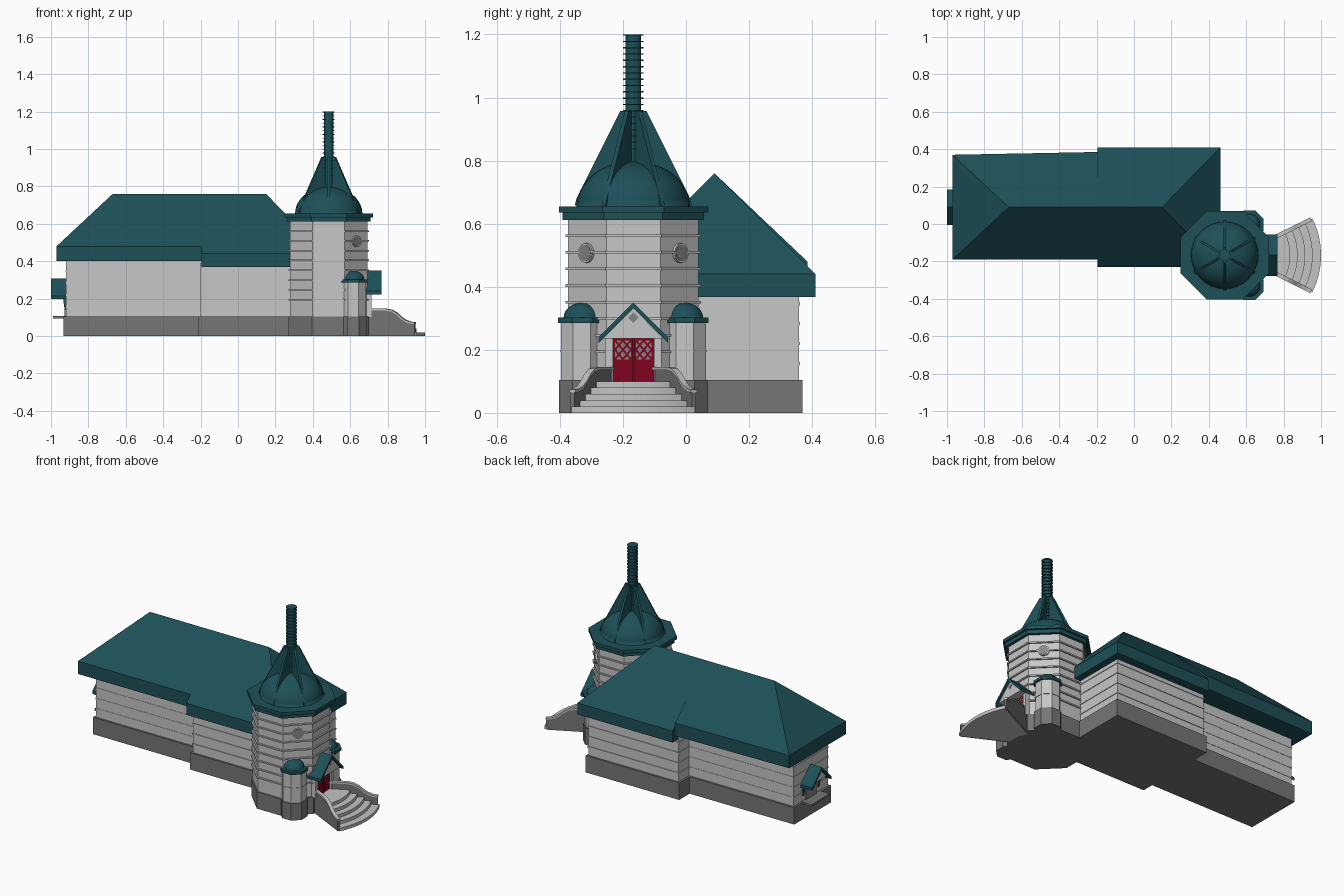
import bpy, bmesh, math
from mathutils import Vector, Matrix

if "Cube" in bpy.data.objects:
    bpy.data.objects.remove(bpy.data.objects["Cube"])


def material(name, r, g, b):
    m = bpy.data.materials.new(name)
    m.diffuse_color = (r, g, b, 1)
    m.use_nodes = True
    m.node_tree.nodes["Principled BSDF"].inputs["Base Color"].default_value = m.diffuse_color
    return m


TEAL = material("teal roof", 0.0125, 0.081, 0.099)
WALL = material("pale siding", 0.57, 0.57, 0.57)
BASE = material("dark stone", 0.18, 0.18, 0.18)
STEP = material("step stone", 0.55, 0.55, 0.55)
PANE = material("window grey", 0.24, 0.24, 0.24)
RED = material("red door", 0.22, 0.001, 0.013)

CX, CY = 0.485, -0.167   # tower centre


def finish(name, bm, mat, smooth=False):
    bmesh.ops.recalc_face_normals(bm, faces=bm.faces)
    me = bpy.data.meshes.new(name)
    bm.to_mesh(me)
    bm.free()
    me.materials.append(mat)
    for p in me.polygons:
        p.use_smooth = smooth
    ob = bpy.data.objects.new(name, me)
    bpy.context.collection.objects.link(ob)
    return ob


def extrude(name, pts, vec, mat):
    """Closed prism: a planar outline swept along a vector."""
    bm = bmesh.new()
    a = [bm.verts.new(p) for p in pts]
    b = [bm.verts.new(Vector(p) + Vector(vec)) for p in pts]
    bm.faces.new(a)
    bm.faces.new(b[::-1])
    for i in range(len(a)):
        bm.faces.new((a[i - 1], a[i], b[i], b[i - 1]))
    return finish(name, bm, mat)


def box(name, x0, x1, y0, y1, z0, z1, mat):
    return extrude(name, [(x0, y0, z0), (x1, y0, z0), (x1, y1, z0), (x0, y1, z0)], (0, 0, z1 - z0), mat)


def octagon(name, x, y, apothem, z0, z1, mat):
    r = apothem / math.cos(math.pi / 8)
    pts = [(x + r * math.cos((k + .5) * math.pi / 4), y + r * math.sin((k + .5) * math.pi / 4), z0) for k in range(8)]
    return extrude(name, pts, (0, 0, z1 - z0), mat)


def hull(name, pts, mat):
    bm = bmesh.new()
    for p in pts:
        bm.verts.new(p)
    bmesh.ops.convex_hull(bm, input=bm.verts)
    bmesh.ops.dissolve_limit(bm, angle_limit=0.01, verts=bm.verts, edges=bm.edges)
    return finish(name, bm, mat)


def dome(name, x, y, z, r, h, mat):
    bm = bmesh.new()
    bmesh.ops.create_uvsphere(bm, u_segments=32, v_segments=20, radius=1)
    bmesh.ops.bisect_plane(bm, geom=bm.verts[:] + bm.edges[:] + bm.faces[:], plane_co=(0, 0, 0),
                           plane_no=(0, 0, -1), clear_outer=True)
    bm.transform(Matrix.Translation((x, y, z)) @ Matrix.Diagonal((r, r, h, 1)))
    return finish(name, bm, mat, True)


def cylinder(name, mtx, r, depth, n, mat):
    bm = bmesh.new()
    bmesh.ops.create_cone(bm, cap_ends=True, segments=n, radius1=r, radius2=r, depth=depth, matrix=mtx)
    return finish(name, bm, mat)


def gable(name, x0, x1, cy, half, eave, apex, t):
    """Two sloping roof slabs meeting at a ridge along x."""
    for s, side in ((-1, "left"), (1, "right")):
        pts = [(x0, cy, apex), (x0, cy + s * half, eave), (x0, cy + s * half, eave - t), (x0, cy, apex - t)]
        extrude(f"{name}_{side}", pts, (x1 - x0, 0, 0), TEAL)


# Hall: two blocks with stone base and siding strips; the rear one is narrower
for name, x0, x1, y0, y1, top, out in (("rear_hall", -0.92, -0.15, -0.085, 0.255, 0.42, 0.002),
                                       ("front_hall", -0.20, 0.42, -0.158, 0.358, 0.39, 0.004)):
    box(name + "_wall", x0, x1, y0, y1, 0.1, top, WALL)
    box(name + "_base", x0 - 0.012, x1 + 0.012, y0 - 0.012, y1 + 0.012, 0, 0.105, BASE)
    for i, z in enumerate((0.152, 0.215, 0.279, 0.341)):
        box(f"{name}_siding_strip_{i}", x0 - out, x1 + out, y0 - out, y1 + out, z, z + 0.01, WALL)

# Hipped roof: two sections sharing one ridge and slope
rear = [(-0.97, -0.19), (-0.195, -0.19), (-0.195, 0.385), (-0.97, 0.37)]
hull("rear_roof", [(x, y, z) for x, y in rear for z in (0.40, 0.48)] +
     [(-0.67, 0.09, 0.76), (-0.195, 0.09, 0.76)], TEAL)
front = [(-0.195, -0.23), (0.462, -0.23), (0.462, 0.41), (-0.195, 0.41)]
hull("front_roof", [(x, y, z) for x, y in front for z in (0.368, 0.44)] +
     [(-0.195, 0.09, 0.76), (0.15, 0.09, 0.76)], TEAL)

# Tower shaft, base, bands and cornice
octagon("tower_wall", CX, CY, 0.207, 0.1, 0.62, WALL)
octagon("tower_base", CX, CY, 0.214, 0, 0.105, BASE)
for i in range(8):
    z = 0.19 + i * 0.0525
    octagon(f"tower_band_{i}", CX, CY, 0.215, z, z + 0.008, WALL)
octagon("cornice_lower", CX, CY, 0.224, 0.612, 0.637, TEAL)
octagon("cornice_upper", CX, CY, 0.236, 0.635, 0.655, TEAL)
dome("tower_dome", CX, CY, 0.655, 0.18, 0.143, TEAL)

# Six plate fins leaning on the spire
for k in range(6):
    a = math.radians(30 + 60 * k)
    d, n = Vector((math.cos(a), math.sin(a), 0)), Vector((-math.sin(a), math.cos(a), 0))
    c = Vector((CX, CY, 0)) - n * 0.007
    pts = [c + d * r + Vector((0, 0, z)) for r, z in ((0.005, 0.657), (0.186, 0.657), (0.18, 0.68), (0.042, 0.957), (0.005, 0.957))]
    extrude(f"spire_fin_{k}", pts, n * 0.014, TEAL)

# Ringed spire
cylinder("spire", Matrix.Translation((CX, CY, 0.98)), 0.025, 0.44, 12, TEAL)
for i in range(19):
    cylinder(f"spire_ring_{i}", Matrix.Translation((CX, CY, 0.838 + i * 0.02)), 0.032, 0.004, 12, TEAL)

# Round windows on the two diagonal faces beside the entrance
for s, side in ((-1, "left"), (1, "right")):
    d = Vector((1, s, 0)).normalized()
    rot = d.to_track_quat("Z", "Y").to_matrix().to_4x4()
    p = Vector((CX, CY, 0.507))
    cylinder(f"round_window_frame_{side}", Matrix.Translation(p + d * 0.2065) @ rot, 0.031, 0.02, 24, WALL)
    cylinder(f"round_window_pane_{side}", Matrix.Translation(p + d * 0.2165) @ rot, 0.026, 0.003, 24, PANE)

    # Corner turrets
    tx, ty = 0.617, CY + s * 0.163
    octagon(f"turret_wall_{side}", tx, ty, 0.067, 0.1, 0.29, WALL)
    octagon(f"turret_base_{side}", tx, ty, 0.073, 0, 0.105, BASE)
    octagon(f"turret_band_{side}", tx, ty, 0.07, 0.194, 0.2, WALL)
    octagon(f"turret_rim_{side}", tx, ty, 0.076, 0.285, 0.302, TEAL)
    dome(f"turret_dome_{side}", tx, ty, 0.302, 0.058, 0.047, TEAL)

    # Door jambs
    y = sorted((CY + s * 0.065, CY + s * 0.09))
    box(f"door_jamb_{side}", 0.66, 0.715, y[0], y[1], 0.1, 0.25, WALL)

# Entrance gable
gable("entrance_roof", 0.62, 0.766, CY, 0.11, 0.24, 0.35, 0.018)
extrude("entrance_gable", [(0.66, CY - 0.095, 0.236), (0.66, CY + 0.095, 0.236), (0.66, CY, 0.332)], (0.093, 0, 0), WALL)
extrude("gable_diamond", [(0.752, CY + a, 0.302 + b) for a, b in ((-.017, 0), (0, -.017), (.017, 0), (0, .017))],
        (0.004, 0, 0), PANE)

# Double door with lattice panes
box("door_leaves", 0.69, 0.704, CY - 0.066, CY + 0.066, 0.1, 0.237, RED)
box("door_meeting_post", 0.7, 0.709, CY - 0.004, CY + 0.004, 0.1, 0.237, RED)
LATTICE = ((0, 0, 1, 1), (0, 1, 1, 0), (0, .5, .5, 1), (.5, 1, 1, .5), (1, .5, .5, 0), (.5, 0, 0, .5))
for s, side in ((-1, "left"), (1, "right")):
    y0 = CY + s * 0.033 - 0.025
    box(f"door_pane_{side}", 0.703, 0.706, y0, y0 + 0.05, 0.17, 0.23, PANE)
    for i, (a, b, c, d) in enumerate(LATTICE):
        p, q = Vector((0.705, y0 + a * .05, .17 + b * .06)), Vector((0.705, y0 + c * .05, .17 + d * .06))
        w = (q - p).cross(Vector((1, 0, 0))).normalized() * 0.003
        extrude(f"door_lattice_{side}_{i}", [p - w, q - w, q + w, p + w], (0.003, 0, 0), RED)

# Fan-shaped steps
AX, SPREAD = 0.56, math.radians(26.5)
for i, r in enumerate((0.44, 0.395, 0.355, 0.315, 0.275)):
    arc = [-SPREAD + 2 * SPREAD * k / 16 for k in range(17)]
    pts = [(AX, CY, 0)] + [(AX + r * math.cos(a), CY + r * math.sin(a), 0) for a in arc]
    extrude(f"step_{i}", pts, (0, 0, 0.02 * (i + 1)), STEP)

# Swept stair walls with caps
TOP = ((0.14, .146), (0.26, .146), (0.295, .14), (0.325, .124), (0.35, .103), (0.375, .087), (0.405, .077), (0.432, .074))
for s, side in ((-1, "left"), (1, "right")):
    d = Vector((math.cos(SPREAD), s * math.sin(SPREAD), 0))
    n = Vector((-d.y, d.x, 0))
    o = Vector((AX, CY, 0))
    up = Vector((0, 0, 1))
    wall = [o + d * r + up * (z - 0.01) for r, z in TOP]
    extrude(f"stair_wall_{side}", [v - n * 0.007 for v in [o + d * 0.14] + wall + [o + d * 0.432]], n * 0.014, BASE)
    cap = [o + d * r + up * z for r, z in TOP] + wall[::-1]
    extrude(f"stair_cap_{side}", [v - n * 0.011 for v in cap], n * 0.022, STEP)

# Rear porch: gable hood, brackets, door and landing
gable("rear_porch_roof", -1.0, -0.91, 0.09, 0.095, 0.215, 0.308, 0.018)
extrude("rear_porch_gable", [(-0.98, 0.02, 0.22), (-0.98, 0.16, 0.22), (-0.98, 0.09, 0.292)], (0.07, 0, 0), WALL)
for s, side in ((-1, "left"), (1, "right")):
    y = 0.09 + s * 0.075 - 0.006
    extrude(f"rear_porch_bracket_{side}", [(-0.915, y, 0.14), (-0.927, y, 0.14), (-0.935, y, 0.2), (-0.98, y, 0.225),
                                           (-0.915, y, 0.225)], (0, 0.012, 0), TEAL)
box("rear_door", -0.927, -0.91, 0.04, 0.14, 0.1, 0.225, PANE)
box("rear_landing", -0.99, -0.91, 0.0, 0.18, 0.094, 0.106, BASE)
